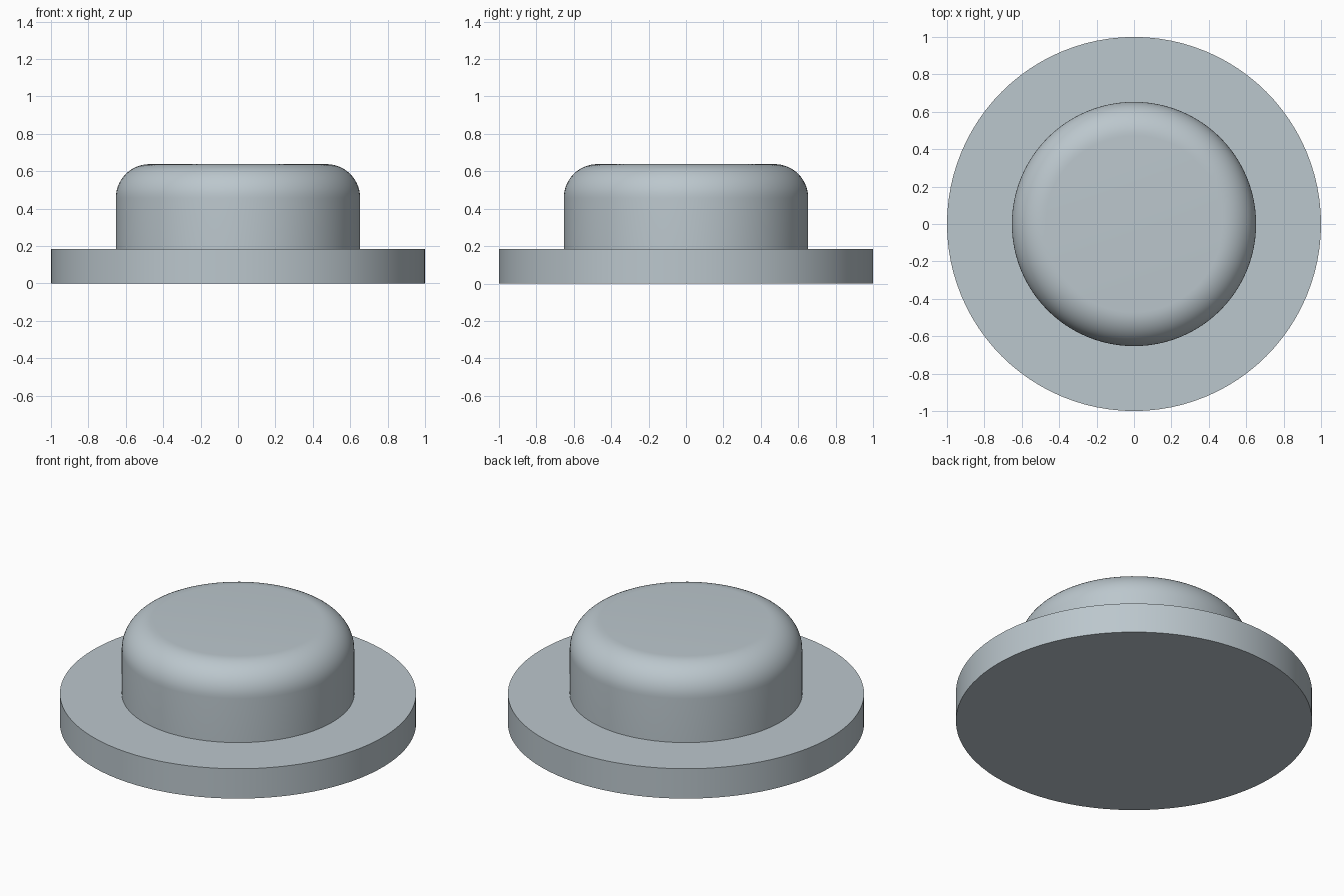
import bpy
import bmesh
import math

if "Cube" in bpy.data.objects:
    bpy.data.objects.remove(bpy.data.objects["Cube"])

SEGMENTS = 96
FLANGE_R, FLANGE_H = 1.0, 0.185
CAP_R, CAP_TOP, FILLET = 0.653, 0.638, 0.18
FILLET_STEPS = 14

grey = bpy.data.materials.new("blue_grey")
grey.diffuse_color = (0.50, 0.57, 0.61, 1.0)
grey.use_nodes = True
grey.node_tree.nodes["Principled BSDF"].inputs["Base Color"].default_value = grey.diffuse_color


def lathe(name, profile, material):
    """Revolve (radius, z) points about z and close both ends with a disc."""
    bm = bmesh.new()
    rings = []
    for r, z in profile:
        angles = [2 * math.pi * i / SEGMENTS for i in range(SEGMENTS)]
        rings.append([bm.verts.new((r * math.cos(a), r * math.sin(a), z)) for a in angles])
    for low, high in zip(rings, rings[1:]):
        for i in range(SEGMENTS):
            j = (i + 1) % SEGMENTS
            bm.faces.new((low[i], low[j], high[j], high[i]))
    bm.faces.new(rings[0][::-1])
    bm.faces.new(rings[-1])
    mesh = bpy.data.meshes.new(name)
    bm.to_mesh(mesh)
    bm.free()
    mesh.materials.append(material)
    obj = bpy.data.objects.new(name, mesh)
    bpy.context.collection.objects.link(obj)
    bpy.ops.object.select_all(action='DESELECT')
    obj.select_set(True)
    bpy.context.view_layer.objects.active = obj
    bpy.ops.object.shade_smooth_by_angle(angle=math.radians(30))
    return obj


# Wide flange, step and straight cap wall
profile = [(FLANGE_R, 0), (FLANGE_R, FLANGE_H), (CAP_R, FLANGE_H)]

# Rounded shoulder up to the flat top
for k in range(FILLET_STEPS + 1):
    a = math.pi / 2 * k / FILLET_STEPS
    profile.append((CAP_R - FILLET + FILLET * math.cos(a),
                    CAP_TOP - FILLET + FILLET * math.sin(a)))

lathe("flanged_round_cap", profile, grey)
